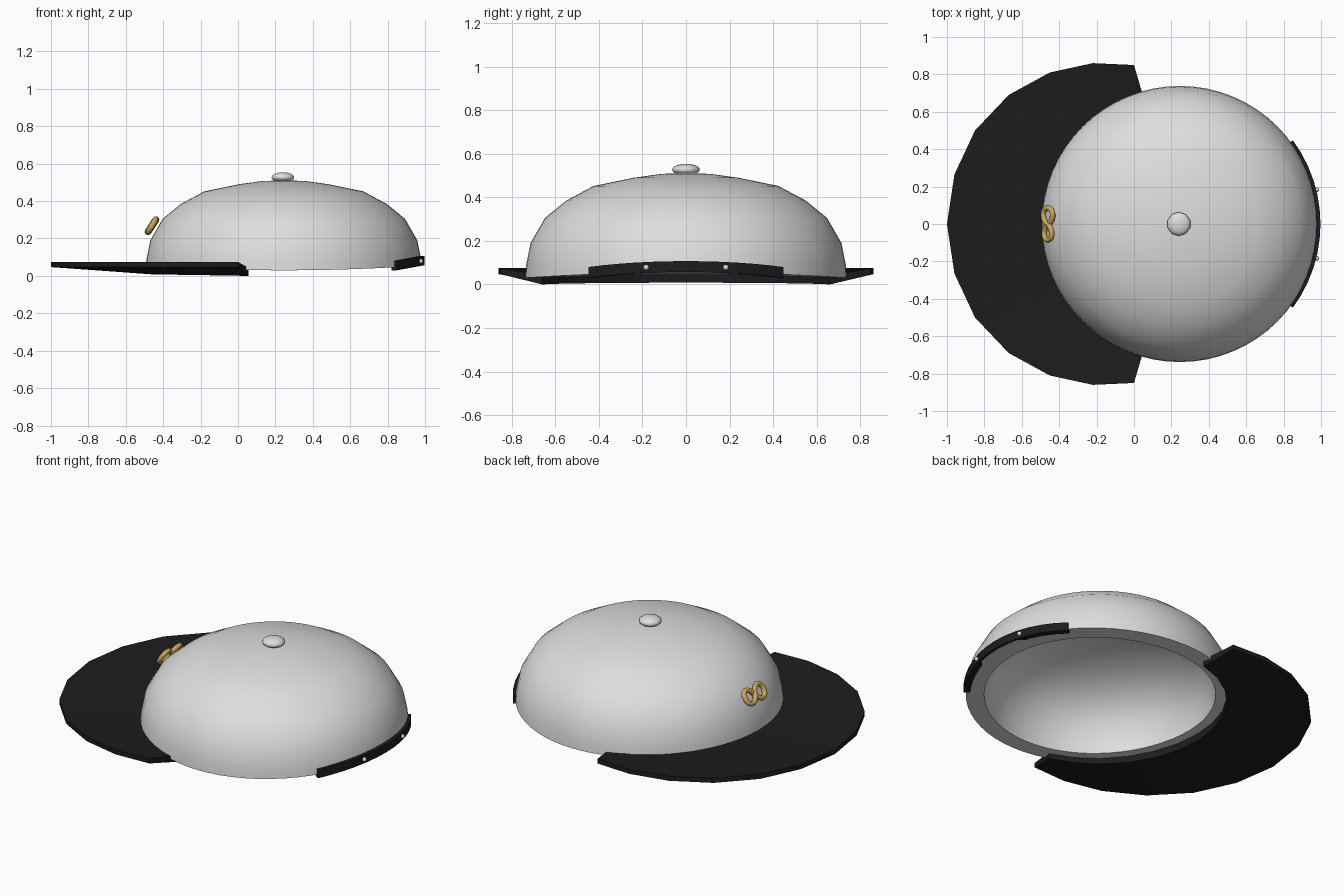
import bpy, bmesh, math
from mathutils import Vector

if "Cube" in bpy.data.objects:
    bpy.data.objects.remove(bpy.data.objects["Cube"])

CX = 0.245  # centre of the crown


def material(name, rgb):
    m = bpy.data.materials.new(name)
    m.diffuse_color = (*rgb, 1)
    m.use_nodes = True
    m.node_tree.nodes["Principled BSDF"].inputs["Base Color"].default_value = m.diffuse_color
    return m


WHITE = material("off_white", (0.73, 0.73, 0.73))
BLACK = material("black", (0.012, 0.012, 0.012))
GOLD = material("gold", (0.58, 0.39, 0.11))


def finish(bm, name, mat, angle=None):
    bmesh.ops.recalc_face_normals(bm, faces=bm.faces)
    me = bpy.data.meshes.new(name)
    bm.to_mesh(me)
    bm.free()
    ob = bpy.data.objects.new(name, me)
    bpy.context.collection.objects.link(ob)
    me.materials.append(mat)
    if angle:
        bpy.ops.object.select_all(action='DESELECT')
        ob.select_set(True)
        bpy.context.view_layer.objects.active = ob
        bpy.ops.object.shade_smooth_by_angle(angle=math.radians(angle))
    return ob


def sweep(bm, sections, closed=False):
    """Join a row of equal cross-sections into a solid strip."""
    rows = [[bm.verts.new(p) for p in s] for s in sections]
    n = len(rows[0])
    for i in range(len(rows) if closed else len(rows) - 1):
        a, b = rows[i], rows[(i + 1) % len(rows)]
        for k in range(n):
            bm.faces.new((a[k], a[(k + 1) % n], b[(k + 1) % n], b[k]))
    if not closed:
        bm.faces.new(rows[0])
        bm.faces.new(rows[-1])


# Crown: hollow dome turned around its axis, hem lifted slightly at front and back
outer = [(0.738, 0.03), (0.734, 0.09), (0.714, 0.19), (0.648, 0.305), (0.55, 0.385),
         (0.425, 0.452), (0.24, 0.49), (0.11, 0.508), (0, 0.51)]
inner = [(r * 0.863, 0.03 + (z - 0.03) * 0.863) for r, z in reversed(outer)]
bm = bmesh.new()
vs = [bm.verts.new((r, 0, z)) for r, z in outer + inner]
edges = [bm.edges.new((vs[i], vs[(i + 1) % len(vs)])) for i in range(len(vs))
         if i != len(outer) - 1]
bmesh.ops.spin(bm, geom=vs + edges, cent=(0, 0, 0), axis=(0, 0, 1),
               angle=math.tau, steps=64, use_duplicate=False)
bmesh.ops.remove_doubles(bm, verts=bm.verts, dist=1e-4)
for v in bm.verts:
    if v.co.z < 0.05:
        v.co.z += 0.025 * (v.co.x / 0.735) ** 2
    v.co.x += CX
finish(bm, "crown", WHITE, 40)

# Visor: curved plate whose outer edge sits higher than its inner edge
half = [(0, 0.85), (-0.22, 0.86), (-0.45, 0.81), (-0.67, 0.69),
        (-0.85, 0.5), (-0.96, 0.265), (-1, 0)]
rim = half + [(x, -y) for x, y in half[-2::-1]]
sections = []
for i, (x, y) in enumerate(rim):
    t = 1 - i / 6
    a = math.radians(74) * t
    r = 0.7 - 0.012 * abs(t) ** 3
    lift = 0.008 * (1 - t * t)
    ix, iy = CX - r * math.cos(a), r * math.sin(a)
    sections.append([(ix, iy, lift), (x, y, 0.047), (x, y, 0.075), (ix, iy, 0.042 + 2 * lift)])
bm = bmesh.new()
sweep(bm, sections)
finish(bm, "visor", BLACK, 30)

# Back strap: arc band rising towards the middle
sections = []
for i in range(13):
    a = math.radians(-36.5 + 73 * i / 12)
    c, s = math.cos(a), math.sin(a)
    z = 0.03 + 0.027 * (c - 0.804) / 0.196
    sections.append([(CX + r * c, r * s, z + h)
                     for r, h in ((0.715, 0), (0.752, 0), (0.752, 0.05), (0.715, 0.05))])
bm = bmesh.new()
sweep(bm, sections)
finish(bm, "back_strap", BLACK, 30)


def ball(name, pos, size, u, v):
    bm = bmesh.new()
    bmesh.ops.create_uvsphere(bm, u_segments=u, v_segments=v, radius=1)
    for p in bm.verts:
        p.co = Vector([p.co[k] * size[k] + pos[k] for k in range(3)])
    finish(bm, name, WHITE, 60)


# Top button and strap studs
ball("top_button", (CX - 0.005, 0, 0.527), (0.064, 0.064, 0.027), 10, 8)
for side, y in (("left", -0.183), ("right", 0.183)):
    ball("strap_stud_" + side, (CX + 0.732, y, 0.078), (0.013, 0.013, 0.013), 10, 6)

# Front badge: figure-eight tube lying on the slope of the crown
up = Vector((0.55, 0, 0.835)).normalized()
side = Vector((0, 1, 0))
out = side.cross(up)
centre = Vector((-0.46, 0, 0.268))
N = 48


def path(t):
    s = math.sin(t)
    return (centre + side * 0.086 * math.copysign(abs(s) ** 1.5, s)
            + up * 0.041 * math.sin(2 * t) + out * 0.004 * math.cos(t))


sections = []
for i in range(N):
    t = math.tau * i / N
    p = path(t)
    tangent = (path(t + 0.01) - path(t - 0.01)).normalized()
    n = out.cross(tangent).normalized()
    sections.append([p + 0.015 * (n * math.cos(k * math.tau / 8) + out * math.sin(k * math.tau / 8))
                     for k in range(8)])
bm = bmesh.new()
sweep(bm, sections, closed=True)
finish(bm, "front_badge", GOLD, 60)
